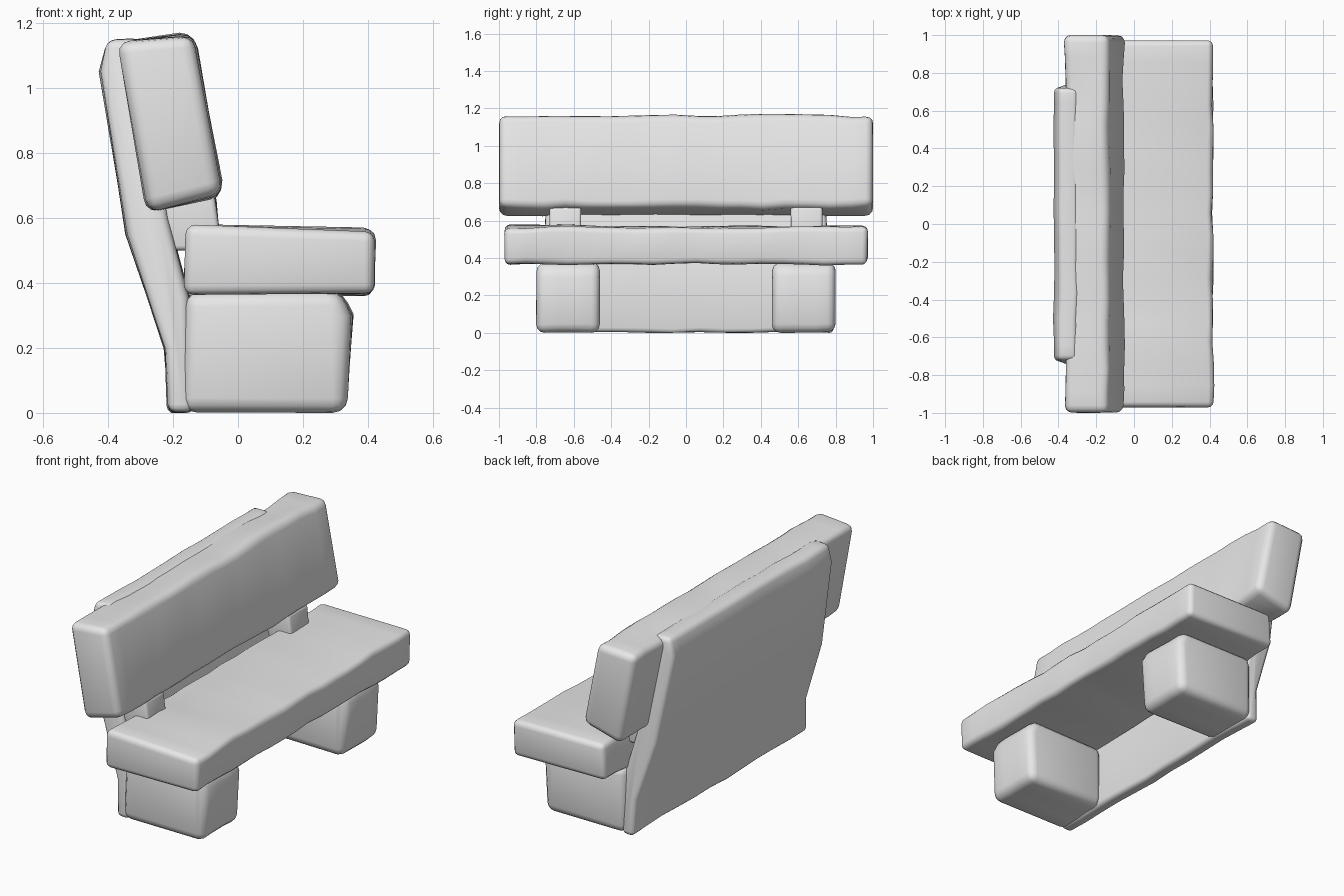
import bpy, bmesh, math
from mathutils import Vector, noise

if "Cube" in bpy.data.objects:
    bpy.data.objects.remove(bpy.data.objects["Cube"])

stone = bpy.data.materials.new("grey stone")
stone.diffuse_color = (0.8, 0.8, 0.8, 1)
stone.use_nodes = True
stone.node_tree.nodes["Principled BSDF"].inputs["Base Color"].default_value = stone.diffuse_color


def stone_block(name, profile, y0, y1, bevel, cuts, amp, seed, taper=None):
    """Extrude an (x, z) profile along y, round its edges and roughen it."""
    bm = bmesh.new()
    a = [bm.verts.new((x, y0, z)) for x, z in profile]
    b = [bm.verts.new((x, y1, z)) for x, z in profile]
    n = len(profile)
    bm.faces.new(a)
    bm.faces.new(b[::-1])
    for i in range(n):
        j = (i + 1) % n
        bm.faces.new((a[i], b[i], b[j], a[j]))
    bmesh.ops.recalc_face_normals(bm, faces=bm.faces[:])
    if taper:
        for v in bm.verts:
            v.co.y *= taper(v.co.z)
    # round only the real corners, not gentle bends
    sharp = [e for e in bm.edges if e.calc_face_angle() > math.radians(35)]
    bmesh.ops.bevel(bm, geom=sharp, offset=bevel, segments=3, profile=0.5,
                    affect='EDGES', clamp_overlap=True)
    # cross cuts so that the long edges can waver
    for k in range(1, cuts + 1):
        y = y0 + (y1 - y0) * k / (cuts + 1)
        bmesh.ops.bisect_plane(bm, geom=bm.verts[:] + bm.edges[:] + bm.faces[:],
                               plane_co=(0, y, 0), plane_no=(0, 1, 0))
    for v in bm.verts:
        d = noise.noise_vector(v.co * 5 + Vector((seed, seed * 2, 0))) * amp
        v.co += Vector((d.x, d.y * 0.4, d.z))
        v.co.z = max(v.co.z, 0)
        v.co.y = max(-1, min(1, v.co.y))
    me = bpy.data.meshes.new(name)
    bm.to_mesh(me)
    bm.free()
    ob = bpy.data.objects.new(name, me)
    bpy.context.collection.objects.link(ob)
    me.materials.append(stone)
    bpy.ops.object.select_all(action='DESELECT')
    bpy.context.view_layer.objects.active = ob
    ob.select_set(True)
    bpy.ops.object.shade_smooth_by_angle(angle=math.radians(40))
    return ob


# seat slab
stone_block("seat", [(-0.165, 0.37), (0.418, 0.365), (0.418, 0.565), (-0.155, 0.575)],
            -0.97, 0.97, 0.03, 16, 0.012, 1)

# tilted backrest slab
stone_block("backrest", [(-0.28, 0.617), (-0.045, 0.672), (-0.135, 1.165), (-0.372, 1.14)],
            -1.0, 1.0, 0.04, 16, 0.012, 4)

# bent panel behind the bench, narrowing upward
stone_block("back_panel",
            [(-0.215, 0.0), (-0.14, 0.0), (-0.15, 0.36), (-0.215, 0.6), (-0.3, 1.15),
             (-0.40, 1.145), (-0.425, 1.05), (-0.345, 0.55), (-0.225, 0.2)],
            -0.79, 0.79, 0.025, 10, 0.008, 7,
            lambda z: 1 - 0.09 * min(1, z / 1.1))

# block legs and the short brackets between seat and backrest
for side, s in (("left", -1), ("right", 1)):
    stone_block(side + "_leg",
                [(-0.17, 0.002), (0.335, 0.002), (0.352, 0.3), (0.315, 0.375), (-0.165, 0.375)],
                *sorted((s * 0.46, s * 0.80)), 0.045, 2, 0.008, 9 + s)
    stone_block(side + "_bracket",
                [(-0.24, 0.5), (-0.05, 0.5), (-0.07, 0.67), (-0.24, 0.7)],
                *sorted((s * 0.56, s * 0.73)), 0.015, 1, 0.004, 13 + s)
